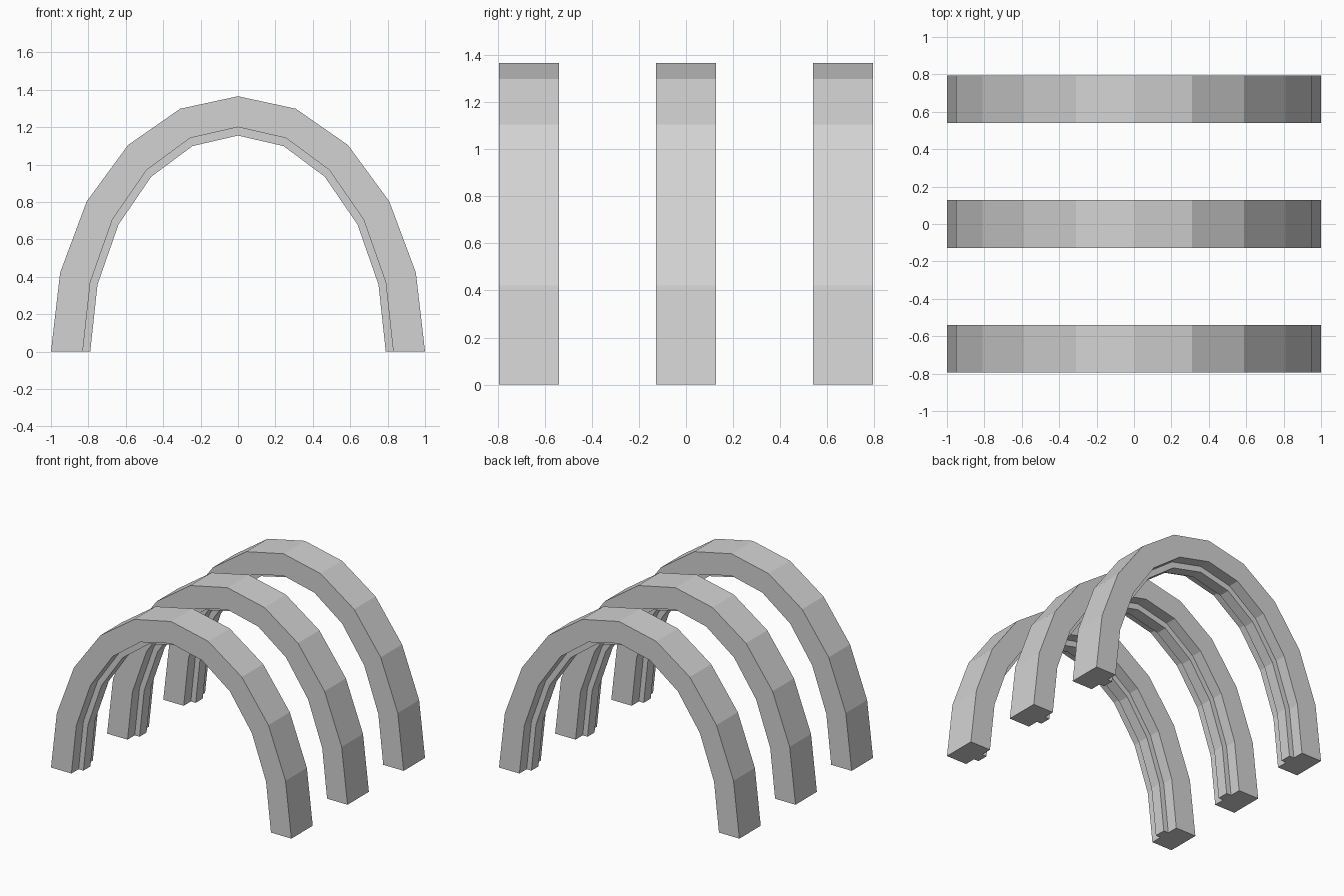
import bpy, bmesh, math

cube = bpy.data.objects.get("Cube")
if cube:
    bpy.data.objects.remove(cube, do_unlink=True)

# Single plain grey
grey = bpy.data.materials.new("plain grey")
grey.use_nodes = True
colour = (0.65, 0.65, 0.65, 1)
grey.diffuse_color = colour
grey.node_tree.nodes["Principled BSDF"].inputs["Base Color"].default_value = colour

SEGMENTS = 10
HALF_DEPTH = 0.127
HALF_RIB = 0.042
SPACING = 0.667

# Ellipse radii (x, z) of the arch and of the rib beneath it
OUTER, INNER, RIB = (1, 1.365), (0.83, 1.2), (0.79, 1.155)

# T-shaped cross-section: which ellipse, and offset along y
SECTION = [
    (OUTER, -HALF_DEPTH), (OUTER, HALF_DEPTH),
    (INNER, HALF_DEPTH), (INNER, HALF_RIB),
    (RIB, HALF_RIB), (RIB, -HALF_RIB),
    (INNER, -HALF_RIB), (INNER, -HALF_DEPTH),
]


def arch_mesh():
    """Sweep the cross-section over a half ellipse."""
    bm = bmesh.new()
    rings = []
    for i in range(SEGMENTS + 1):
        a = math.pi * i / SEGMENTS
        rings.append([bm.verts.new((rx * math.cos(a), y, rz * math.sin(a)))
                      for (rx, rz), y in SECTION])
    n = len(SECTION)
    for r, s in zip(rings, rings[1:]):
        for j in range(n):
            k = (j + 1) % n
            bm.faces.new((r[j], r[k], s[k], s[j]))
    # Feet
    bm.faces.new(rings[0])
    bm.faces.new(rings[-1])
    bmesh.ops.recalc_face_normals(bm, faces=bm.faces)
    mesh = bpy.data.meshes.new("ribbed_arch")
    bm.to_mesh(mesh)
    bm.free()
    mesh.materials.append(grey)
    return mesh


# Three identical arches in a row
mesh = arch_mesh()
for name, step in (("front_arch", -1), ("middle_arch", 0), ("back_arch", 1)):
    arch = bpy.data.objects.new(name, mesh)
    arch.location.y = step * SPACING
    bpy.context.collection.objects.link(arch)
